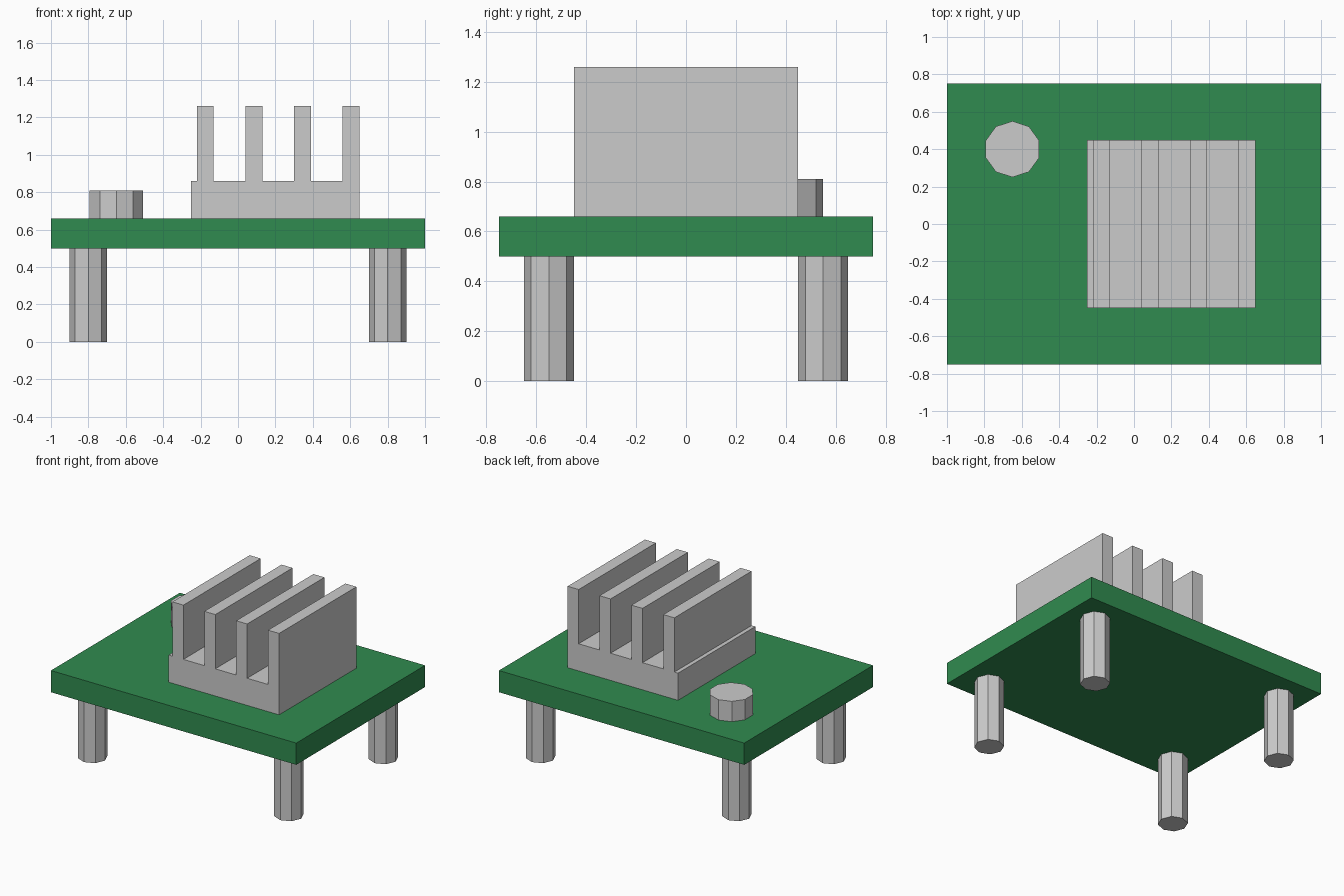
import bpy, bmesh

if "Cube" in bpy.data.objects:
    bpy.data.objects.remove(bpy.data.objects["Cube"])


def cylinder(name, x, y, z0, z1, radius, sides):
    bpy.ops.mesh.primitive_cylinder_add(vertices=sides, radius=radius, depth=z1 - z0,
                                        location=(x, y, (z0 + z1) / 2))
    bpy.context.object.name = name


# circuit board
bpy.ops.mesh.primitive_cube_add(size=1, location=(0, 0, 0.58))
board = bpy.context.object
board.name = "board"
board.scale = (2, 1.5, 0.16)
green = bpy.data.materials.new("board_green")
green.diffuse_color = (0.03, 0.26, 0.08, 1)
green.use_nodes = True
green.node_tree.nodes["Principled BSDF"].inputs["Base Color"].default_value = green.diffuse_color
board.data.materials.append(green)

# four standoff legs
for side, x in (("left", -0.8), ("right", 0.8)):
    for end, y in (("front", -0.55), ("back", 0.55)):
        cylinder(f"{end}_{side}_leg", x, y, 0, 0.5, 0.1, 8)

# round component
cylinder("capacitor", -0.65, 0.4, 0.66, 0.81, 0.15, 10)

# heat sink: comb profile extruded front to back
BASE, FLOOR, TOP = 0.66, 0.86, 1.26
profile = [(-0.25, BASE), (-0.25, FLOOR)]
for i in range(4):
    x0 = -0.22 + 0.26 * i
    x1 = x0 + 0.09
    profile += [(x0, FLOOR), (x0, TOP), (x1, TOP)]
    if i < 3:
        profile.append((x1, FLOOR))
profile.append((0.65, BASE))

bm = bmesh.new()
face = bm.faces.new([bm.verts.new((x, -0.45, z)) for x, z in profile])
result = bmesh.ops.extrude_face_region(bm, geom=[face])
moved = [v for v in result["geom"] if isinstance(v, bmesh.types.BMVert)]
bmesh.ops.translate(bm, verts=moved, vec=(0, 0.9, 0))
bmesh.ops.recalc_face_normals(bm, faces=bm.faces)
mesh = bpy.data.meshes.new("heat_sink")
bm.to_mesh(mesh)
bm.free()
bpy.context.collection.objects.link(bpy.data.objects.new("heat_sink", mesh))
